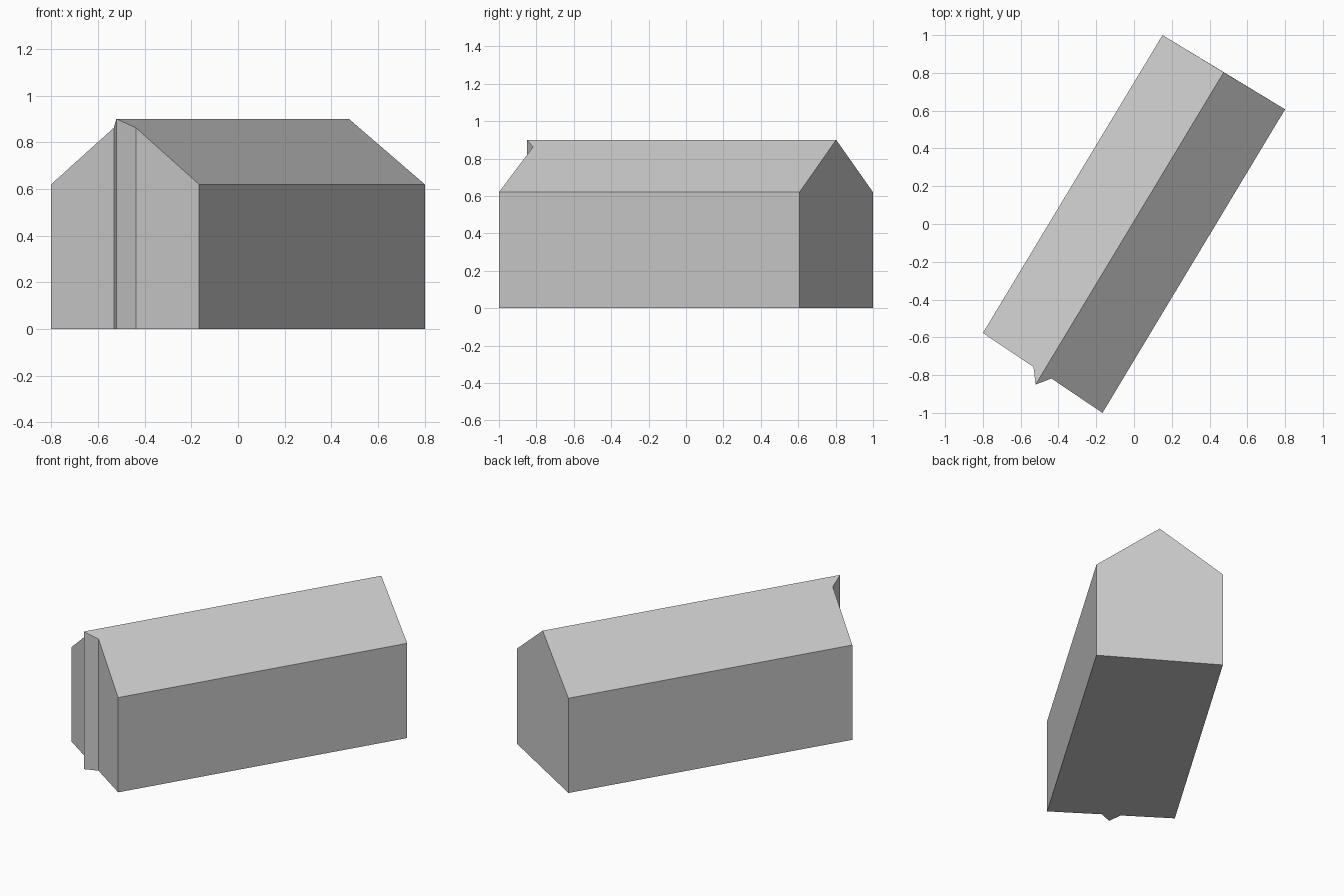
import bpy
import bmesh

cube = bpy.data.objects.get("Cube")
if cube:
    bpy.data.objects.remove(cube)

EAVES, RIDGE, NOTCH = 0.62, 0.90, 0.862

# Footprint corners with wall-top heights, counter-clockwise from above
outline = [
    (-0.80, -0.577, EAVES),    # front left corner
    (-0.532, -0.757, NOTCH),   # rib, left side
    (-0.521, -0.85, RIDGE),    # rib tip, start of ridge
    (-0.437, -0.818, NOTCH),   # rib, right side
    (-0.167, -1.0, EAVES),     # front right corner
    (0.80, 0.607, EAVES),      # back right corner
    (0.475, 0.803, RIDGE),     # end of ridge
    (0.151, 1.0, EAVES),       # back left corner
]

# Plain grey for the whole building
grey = bpy.data.materials.new("plain_grey")
grey.use_nodes = True
colour = (0.6, 0.6, 0.6, 1.0)
grey.diffuse_color = colour
grey.node_tree.nodes["Principled BSDF"].inputs["Base Color"].default_value = colour

bm = bmesh.new()
base = [bm.verts.new((x, y, 0)) for x, y, z in outline]
top = [bm.verts.new(p) for p in outline]
n = len(outline)

# Walls; the flat back gable is one pentagon
for i in range(n):
    j = (i + 1) % n
    if i not in (5, 6):
        bm.faces.new((base[i], base[j], top[j], top[i]))
bm.faces.new((base[5], base[7], top[7], top[6], top[5]))

# Two roof slopes meeting at the ridge, and the floor
bm.faces.new([top[i] for i in (0, 1, 2, 6, 7)])
bm.faces.new(top[2:7])
bm.faces.new([v for i, v in reversed(list(enumerate(base))) if i != 6])
bmesh.ops.delete(bm, geom=[base[6]], context='VERTS')
bmesh.ops.recalc_face_normals(bm, faces=bm.faces[:])

mesh = bpy.data.meshes.new("gabled_building")
bm.to_mesh(mesh)
bm.free()
mesh.materials.append(grey)
building = bpy.data.objects.new("gabled_building", mesh)
bpy.context.collection.objects.link(building)
